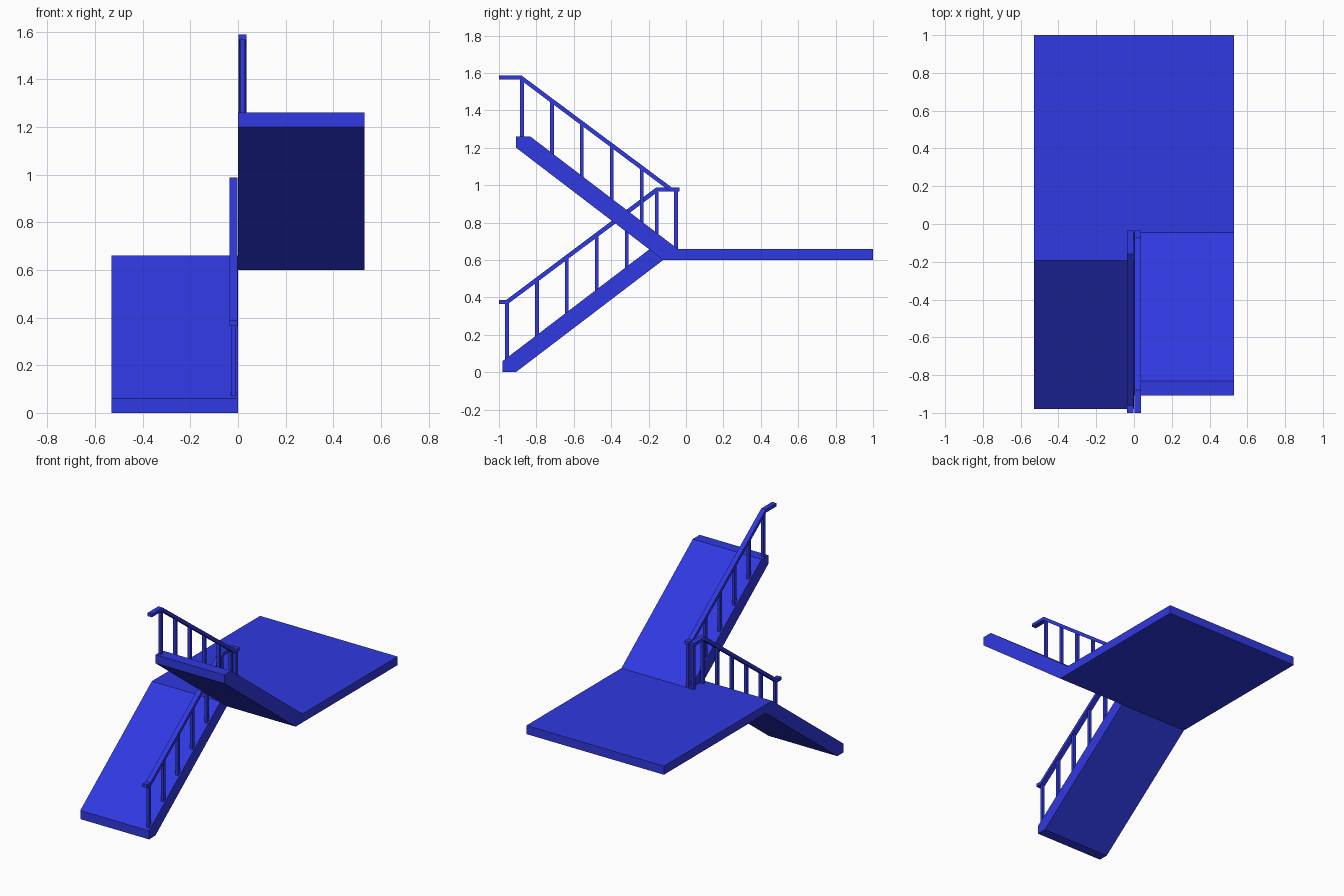
import bpy, bmesh

if "Cube" in bpy.data.objects:
    bpy.data.objects.remove(bpy.data.objects["Cube"])

blue = bpy.data.materials.new("blue_paint")
blue.diffuse_color = (0.03, 0.04, 0.75, 1)
blue.use_nodes = True
blue.node_tree.nodes["Principled BSDF"].inputs["Base Color"].default_value = blue.diffuse_color


def finish(name, bm):
    bmesh.ops.recalc_face_normals(bm, faces=bm.faces)
    me = bpy.data.meshes.new(name)
    bm.to_mesh(me)
    bm.free()
    me.materials.append(blue)
    ob = bpy.data.objects.new(name, me)
    bpy.context.collection.objects.link(ob)


def extrude_x(name, profile, x0, x1):
    """Side profile of (y, z) points extruded from x0 to x1."""
    bm = bmesh.new()
    face = bm.faces.new([bm.verts.new((x0, y, z)) for y, z in profile])
    ext = bmesh.ops.extrude_face_region(bm, geom=[face])
    verts = [v for v in ext["geom"] if isinstance(v, bmesh.types.BMVert)]
    bmesh.ops.translate(bm, verts=verts, vec=(x1 - x0, 0, 0))
    finish(name, bm)


def height(y, line):
    """Height at y along a polyline of (y, z) points."""
    for (y0, z0), (y1, z1) in zip(line, line[1:]):
        if y <= y1:
            return z0 + (z1 - z0) * (y - y0) / (y1 - y0)
    return line[-1][1]


def balusters(name, xc, ys, floor, rail, r=0.01):
    bm = bmesh.new()
    for y in ys:
        prof = [(y - r, height(y - r, floor)), (y + r, height(y + r, floor)),
                (y + r, height(y + r, rail)), (y - r, height(y - r, rail))]
        a, b = ([bm.verts.new((xc + s * r, p, z)) for p, z in prof] for s in (-1, 1))
        bm.faces.new(a)
        bm.faces.new(b)
        for i in range(4):
            j = (i + 1) % 4
            bm.faces.new((a[i], a[j], b[j], b[i]))
    finish(name, bm)


W = 0.53
# Landing slab and the two sloping flights
extrude_x("landing", [(-0.122, 0.6), (1, 0.6), (1, 0.66), (-0.122, 0.66)], -W, W)
extrude_x("lower_flight", [(-0.98, 0), (-0.91, 0), (-0.122, 0.6), (-0.122, 0.66),
                           (-0.192, 0.66), (-0.98, 0.06)], -W, 0)
extrude_x("upper_flight", [(-0.908, 1.2), (-0.122, 0.6), (-0.122, 0.66), (-0.045, 0.66),
                           (-0.832, 1.26), (-0.908, 1.26)], 0, W)

# Handrails: top line and underside line, level at both ends
low_top = [(-1, 0.387), (-0.96, 0.387), (-0.16, 0.987), (-0.035, 0.987)]
low_under = [(-1, 0.365), (-0.952, 0.365), (-0.15, 0.965), (-0.035, 0.965)]
up_top = [(-1, 1.587), (-0.88, 1.587), (-0.075, 0.987), (-0.035, 0.987)]
up_under = [(-1, 1.565), (-0.888, 1.565), (-0.083, 0.965), (-0.035, 0.965)]
extrude_x("lower_handrail", low_top + low_under[::-1], -0.036, -0.002)
extrude_x("upper_handrail", up_top + up_under[::-1], 0.002, 0.036)

# Balusters standing on the flights and the landing edge
balusters("lower_balusters", -0.019,
          [-0.957 + 0.16 * i for i in range(6)] + [-0.053],
          [(-0.98, 0.06), (-0.192, 0.66), (0, 0.66)], low_under)
balusters("upper_balusters", 0.019,
          [-0.877 + 0.16 * i for i in range(5)] + [-0.053],
          [(-0.908, 1.26), (-0.832, 1.26), (-0.045, 0.66), (0, 0.66)], up_under)
